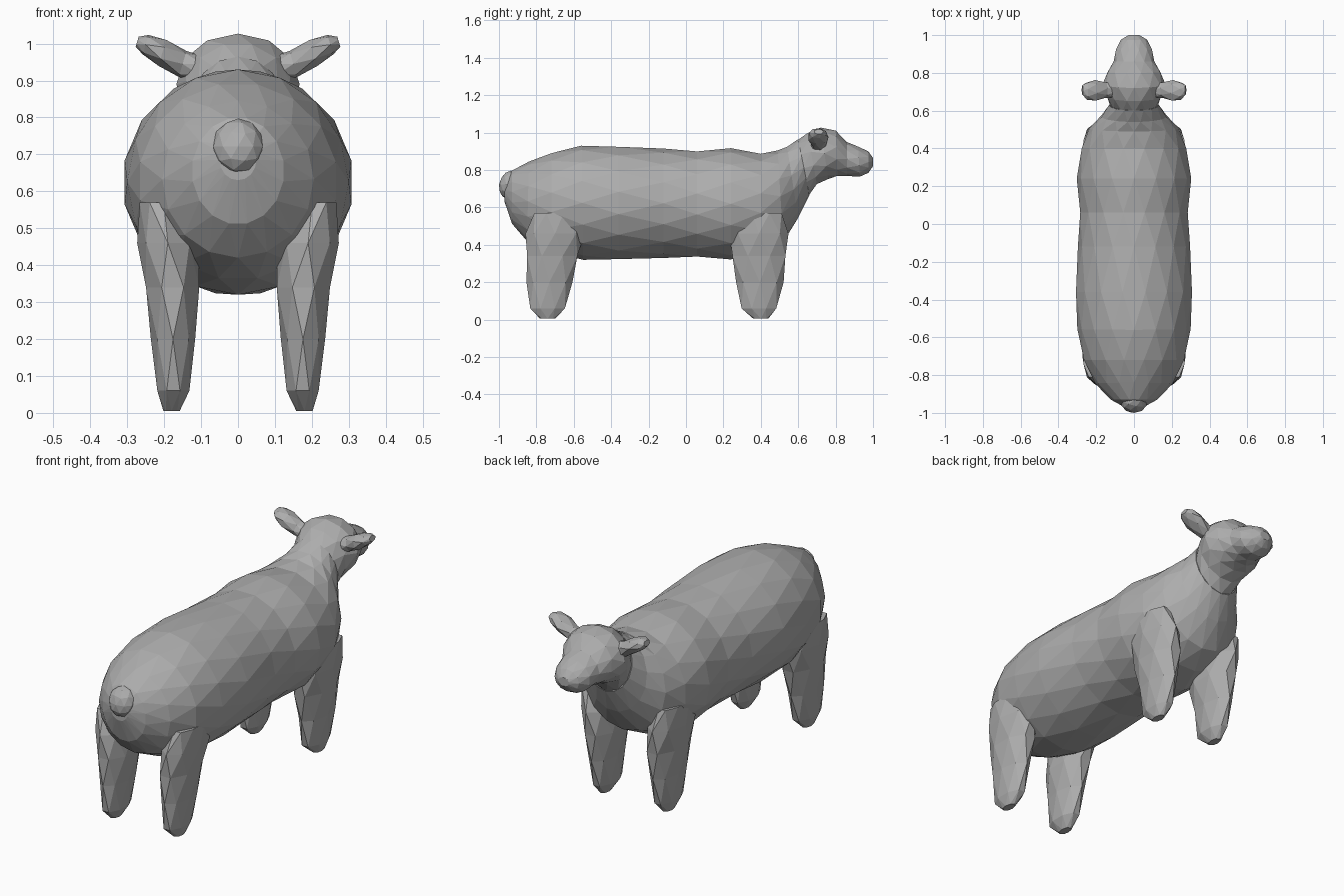
import bpy, bmesh, math
from mathutils import Vector

if "Cube" in bpy.data.objects:
    bpy.data.objects.remove(bpy.data.objects["Cube"])

wool = bpy.data.materials.new("plain grey")
wool.diffuse_color = (0.42, 0.42, 0.42, 1)
wool.use_nodes = True
wool.node_tree.nodes["Principled BSDF"].inputs["Base Color"].default_value = wool.diffuse_color


def finish(name, bm):
    bmesh.ops.recalc_face_normals(bm, faces=bm.faces[:])
    mesh = bpy.data.meshes.new(name)
    bm.to_mesh(mesh)
    bm.free()
    mesh.materials.append(wool)
    obj = bpy.data.objects.new(name, mesh)
    bpy.context.collection.objects.link(obj)
    return obj


def loft(name, rings, sides):
    """Faceted skin over elliptical rings (centre, half-axis u, half-axis v).
    Every second ring is turned half a step so the facets are triangles."""
    bm = bmesh.new()
    rows = []
    for i, (c, u, v) in enumerate(rings):
        row = []
        for k in range(sides):
            a = 2 * math.pi * (k + 0.5 * (i % 2)) / sides
            row.append(bm.verts.new(Vector(c) + Vector(u) * math.cos(a) + Vector(v) * math.sin(a)))
        rows.append(row)
    for i in range(len(rows) - 1):
        a, b = rows[i], rows[i + 1]
        for k in range(sides):
            n = (k + 1) % sides
            if i % 2 == 0:
                bm.faces.new((a[k], a[n], b[k]))
                bm.faces.new((a[n], b[n], b[k]))
            else:
                bm.faces.new((a[k], b[n], b[k]))
                bm.faces.new((a[k], a[n], b[n]))
    bm.faces.new(rows[0])
    bm.faces.new(rows[-1])
    return finish(name, bm)


def profile_rings(sections):
    """Sections: top y, top z, bottom y, bottom z, half width."""
    out = []
    for yt, zt, yb, zb, w in sections:
        out.append(((0, (yt + yb) / 2, (zt + zb) / 2), (w, 0, 0),
                    (0, (yt - yb) / 2, (zt - zb) / 2)))
    return out


# Long barrel body, rump to chest and lower neck
body = [
    (-.97, .74, -.97, .63, .05),
    (-.93, .80, -.93, .51, .125),
    (-.84, .845, -.85, .42, .205),
    (-.72, .895, -.72, .36, .27),
    (-.56, .93, -.55, .32, .30),
    (-.36, .93, -.36, .318, .313),
    (-.12, .915, -.12, .33, .297),
    (.06, .905, .06, .332, .29),
    (.24, .917, .24, .322, .303),
    (.40, .892, .40, .355, .282),
    (.49, .905, .52, .415, .238),
    (.54, .928, .60, .54, .175),
    (.60, .965, .66, .665, .132),
]
loft("body", profile_rings(body), 16)

# Head with muzzle
head = [
    (.59, .955, .65, .655, .125),
    (.65, 1.003, .70, .72, .145),
    (.72, 1.027, .76, .752, .167),
    (.80, 1.015, .81, .765, .143),
    (.86, .95, .86, .768, .108),
    (.92, .928, .93, .762, .098),
    (.975, .90, .975, .785, .07),
    (1.0, .865, 1.0, .82, .03),
]
loft("head", profile_rings(head), 12)

# Tapered legs: x, y, z, half width, half length
legs = {
    "back_leg": [
        (.18, -.74, .005, .022, .04),
        (.175, -.74, .06, .047, .10),
        (.176, -.73, .20, .060, .123),
        (.177, -.715, .34, .078, .145),
        (.19, -.70, .46, .083, .158),
        (.22, -.70, .57, .050, .12),
    ],
    "front_leg": [
        (.18, .40, .005, .022, .04),
        (.175, .39, .06, .047, .10),
        (.176, .395, .20, .060, .127),
        (.177, .39, .34, .078, .153),
        (.19, .39, .46, .083, .158),
        (.22, .40, .57, .050, .12),
    ],
}
# Leaf-shaped ears: centre x, y, z, half length, half thickness
ear = [
    (.10, .71, .93, .045, .035),
    (.15, .71, .945, .042, .036),
    (.205, .705, .975, .057, .036),
    (.25, .705, .997, .047, .027),
    (.273, .71, 1.005, .025, .014),
]
for side, s in (("left", -1), ("right", 1)):
    for leg, rows in legs.items():
        loft(f"{leg}_{side}", [((s * x, y, z), (rx, 0, 0), (0, ry, 0))
                               for x, y, z, rx, ry in rows], 8)
    loft(f"ear_{side}", [((s * x, y, z), (0, ry, 0), (-s * rz * .3, 0, rz))
                         for x, y, z, ry, rz in ear], 7)

# Small round tail
bm = bmesh.new()
bmesh.ops.create_icosphere(bm, subdivisions=2, radius=1)
for v in bm.verts:
    v.co = Vector((v.co.x * .07, v.co.y * .055 - .945 + .01 * v.co.z, v.co.z * .075 + .722))
finish("tail", bm)
